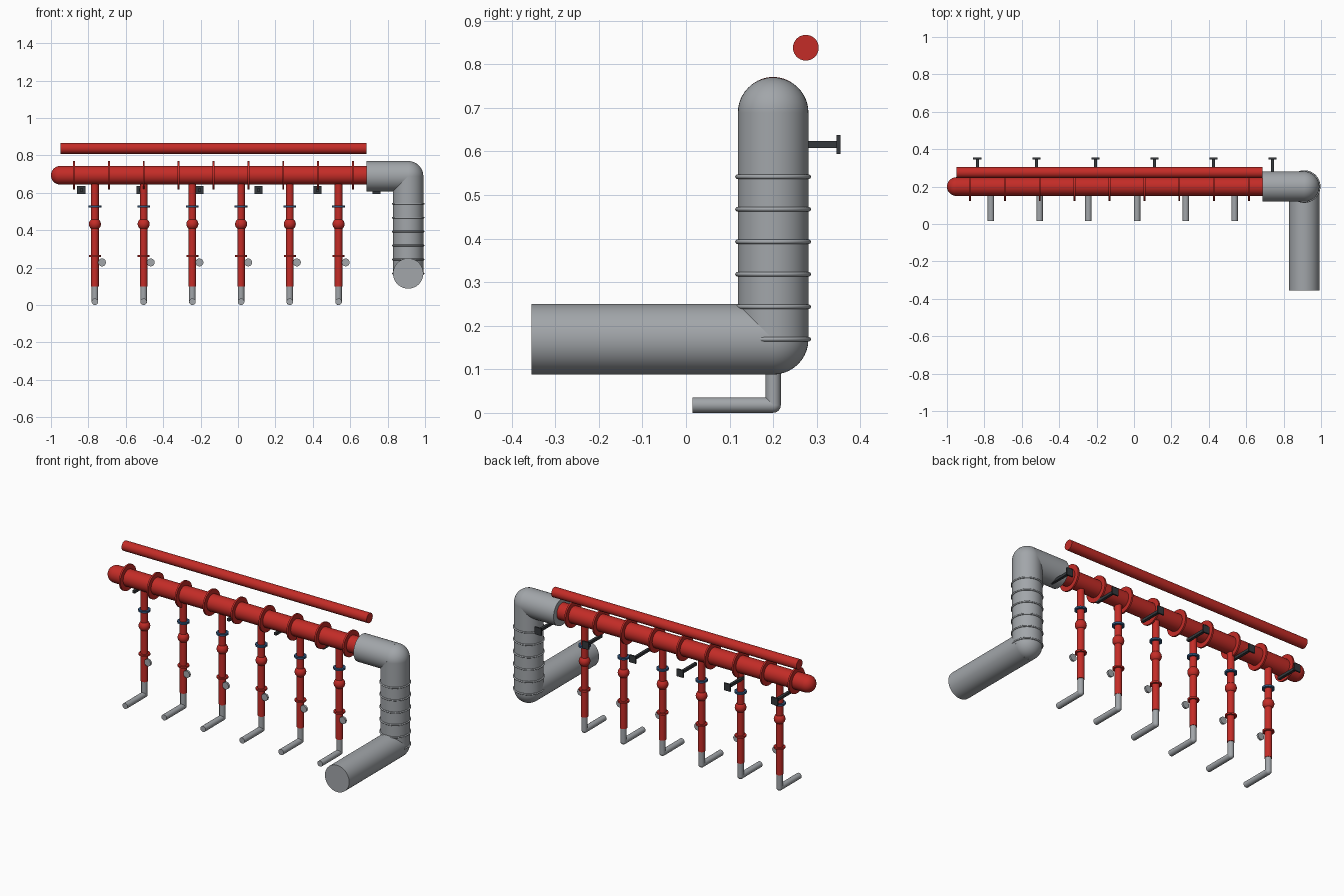
import bpy
from mathutils import Vector

if "Cube" in bpy.data.objects:
    bpy.data.objects.remove(bpy.data.objects["Cube"])


def material(name, rgb):
    m = bpy.data.materials.new(name)
    m.diffuse_color = (*rgb, 1)
    m.use_nodes = True
    m.node_tree.nodes["Principled BSDF"].inputs["Base Color"].default_value = m.diffuse_color
    return m


RED = material("red_paint", (0.55, 0.025, 0.02))
BLUE = material("blue_paint", (0.03, 0.09, 0.2))
DARK = material("dark_steel", (0.035, 0.04, 0.045))
GREY = material("galvanised", (0.36, 0.38, 0.40))


def finish(name, mat, smooth=True):
    ob = bpy.context.object
    ob.name = name
    ob.data.materials.append(mat)
    if smooth:
        bpy.ops.object.shade_smooth_by_angle(angle=0.7)
    return ob


def pipe(name, a, b, r, mat, sides=40):
    """Capped cylinder running from point a to point b."""
    a, b = Vector(a), Vector(b)
    d = b - a
    bpy.ops.mesh.primitive_cylinder_add(
        vertices=sides, radius=r, depth=d.length, location=(a + b) / 2,
        rotation=d.to_track_quat('Z', 'Y').to_euler())
    return finish(name, mat)


def ball(name, p, r, mat):
    bpy.ops.mesh.primitive_uv_sphere_add(
        segments=40, ring_count=20, radius=r, location=p)
    return finish(name, mat)


def box(name, p, size, mat):
    bpy.ops.mesh.primitive_cube_add(size=1, location=p)
    bpy.context.object.scale = size
    return finish(name, mat, False)


Y = 0.2       # line of the pipework
ZM = 0.694    # manifold height

# Red manifold with domed end and flanges
pipe("manifold_pipe", (-0.95, Y, ZM), (0.70, Y, ZM), 0.05, RED)
ball("manifold_end_cap", (-0.95, Y, ZM), 0.05, RED)
for i in range(9):
    x = -0.877 + i * 0.1865
    pipe(f"manifold_flange_{i+1}", (x - 0.005, Y, ZM), (x + 0.005, Y, ZM), 0.077, RED)

# Upper thin pipe
pipe("upper_pipe", (-0.95, 0.275, 0.838), (0.687, 0.275, 0.838), 0.0295, RED)

# Large grey duct: across, down and forward, with round elbows
XD, ZT, ZB, R = 0.91, 0.689, 0.169, 0.081
pipe("duct_top", (0.688, Y, ZT), (XD, Y, ZT), R, GREY, 48)
ball("duct_upper_elbow", (XD, Y, ZT), R, GREY)
pipe("duct_riser", (XD, Y, ZB), (XD, Y, ZT), R, GREY, 48)
ball("duct_lower_elbow", (XD, Y, ZB), R, GREY)
pipe("duct_outlet", (XD, Y, ZB), (XD, -0.355, ZB), R, GREY, 48)
for i in range(6):
    bpy.ops.mesh.primitive_torus_add(
        major_segments=48, minor_segments=10, major_radius=0.082,
        minor_radius=0.005, location=(XD, Y, 0.169 + i * 0.0746))
    finish(f"duct_rib_{i+1}", GREY)

# Six drop legs, each with collars, valve, gauge and grey foot
for i in range(6):
    x = -0.765 + i * 0.2605
    n = i + 1
    pipe(f"drop_pipe_{n}", (x, Y, 0.1), (x, Y, 0.67), 0.0205, RED, 24)
    pipe(f"drop_blue_collar_{n}", (x, Y, 0.522), (x, Y, 0.533), 0.034, BLUE, 24)
    ball(f"drop_valve_{n}", (x, Y, 0.433), 0.032, RED)
    pipe(f"drop_red_collar_{n}", (x, Y, 0.258), (x, Y, 0.268), 0.032, RED, 24)
    pipe(f"drop_gauge_{n}", (x + 0.038, 0.174, 0.228), (x + 0.038, 0.186, 0.228), 0.021, GREY, 24)
    pipe(f"foot_riser_{n}", (x, Y, 0.0178), (x, Y, 0.102), 0.0175, GREY, 24)
    ball(f"foot_elbow_{n}", (x, Y, 0.0178), 0.0175, GREY)
    pipe(f"foot_outlet_{n}", (x, Y, 0.0178), (x, 0.015, 0.0178), 0.0175, GREY, 24)

# Wall brackets behind the manifold
for i in range(6):
    x = -0.838 + i * 0.3158
    box(f"bracket_arm_{i+1}", (x, 0.273, 0.616), (0.016, 0.146, 0.016), DARK)
    box(f"bracket_plate_{i+1}", (x, 0.35, 0.616), (0.043, 0.009, 0.044), DARK)
